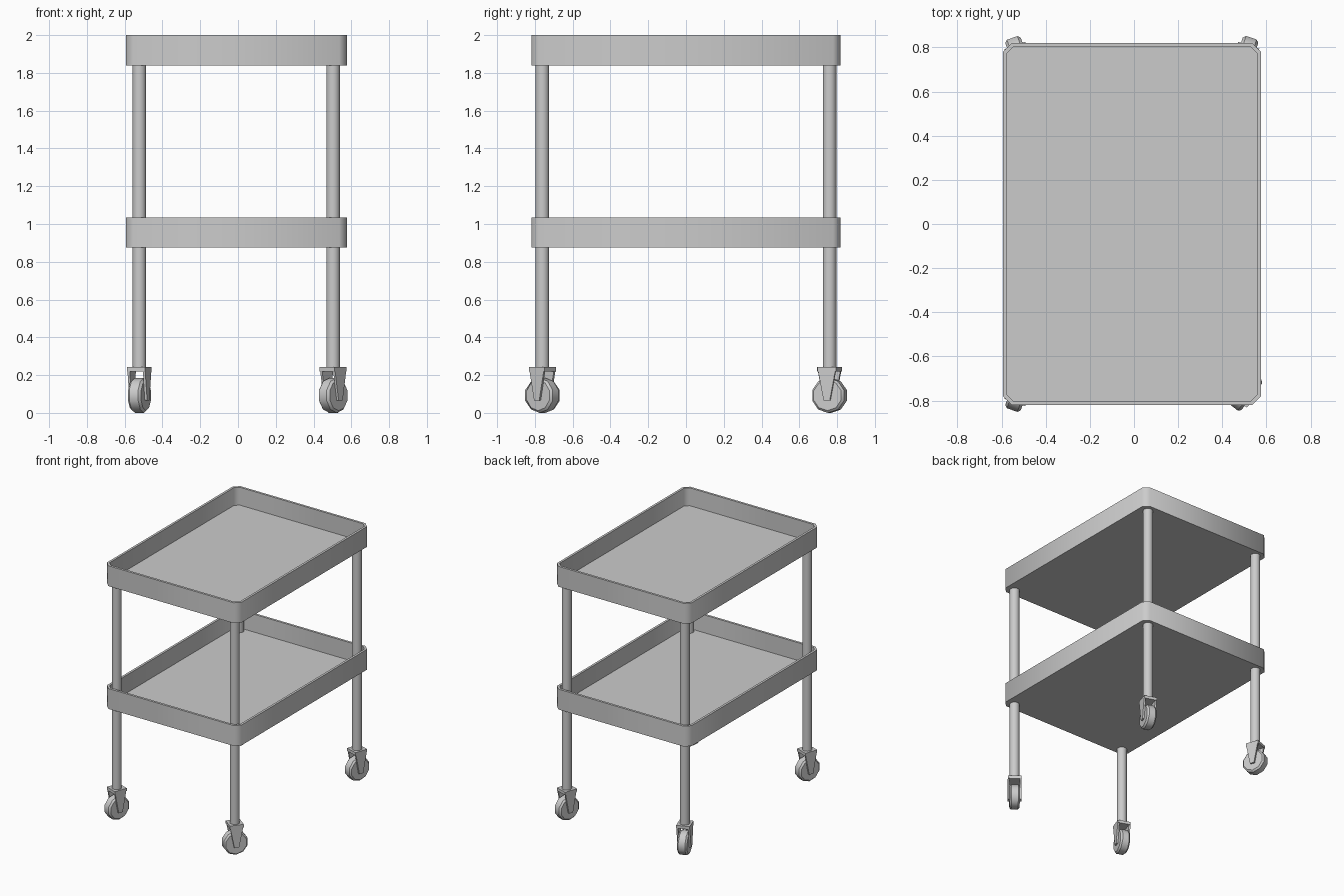
import bpy, bmesh, math
from mathutils import Matrix, Vector

if "Cube" in bpy.data.objects:
    bpy.data.objects.remove(bpy.data.objects["Cube"])

CX = -0.009                      # the trays sit slightly off centre in x
LEG_X, LEG_Y = 0.513, 0.76


def finish(bm, name, smooth=None, matrix=None):
    bmesh.ops.recalc_face_normals(bm, faces=bm.faces)
    me = bpy.data.meshes.new(name)
    bm.to_mesh(me)
    bm.free()
    ob = bpy.data.objects.new(name, me)
    bpy.context.collection.objects.link(ob)
    if matrix:
        ob.matrix_world = matrix
    if smooth:
        bpy.ops.object.select_all(action='DESELECT')
        ob.select_set(True)
        bpy.context.view_layer.objects.active = ob
        bpy.ops.object.shade_smooth_by_angle(angle=math.radians(smooth))
    return ob


def prism(bm, points, offset):
    """Extrude a closed polygon along an offset; returns the moved cap."""
    face = bm.faces.new([bm.verts.new(p) for p in points])
    new = bmesh.ops.extrude_face_region(bm, geom=[face], use_keep_orig=True)["geom"]
    bmesh.ops.translate(bm, vec=offset, verts=[v for v in new if isinstance(v, bmesh.types.BMVert)])
    return next(f for f in new if isinstance(f, bmesh.types.BMFace))


def tray(name, z, hx=0.585, hy=0.819, c=0.04, height=0.16, wall=0.018, floor=0.02):
    bm = bmesh.new()
    pts = [(hx, hy - c), (hx - c, hy), (c - hx, hy), (-hx, hy - c),
           (-hx, c - hy), (c - hx, -hy), (hx - c, -hy), (hx, c - hy)]
    top = prism(bm, [(x, y, 0) for x, y in pts], (0, 0, height))
    bmesh.ops.recalc_face_normals(bm, faces=bm.faces)
    # hollow out the inside
    bmesh.ops.inset_region(bm, faces=[top], thickness=wall, use_even_offset=True)
    well = bmesh.ops.extrude_discrete_faces(bm, faces=[top])["faces"][0]
    bmesh.ops.translate(bm, vec=(0, 0, floor - height), verts=well.verts)
    finish(bm, name, 50, Matrix.Translation((CX, 0, z)))


def leg(name, x, y, z0=0.23, z1=1.85):
    bm = bmesh.new()
    bmesh.ops.create_cone(bm, cap_ends=True, segments=16, radius1=0.036, radius2=0.036,
                          depth=z1 - z0)
    finish(bm, name, 40, Matrix.Translation((x, y, (z0 + z1) / 2)))


def caster(name, x, y, degrees):
    place = Matrix.Translation((x, y, 0)) @ Matrix.Rotation(math.radians(degrees), 4, 'Z')
    # fork: top plate and two tapered arms
    bm = bmesh.new()
    w, d, t = 0.05, 0.052, 0.013
    prism(bm, [(-w, -d, 0.22), (w, -d, 0.22), (w, d, 0.22), (-w, d, 0.22)], (0, 0, 0.023))
    for s in (-1, 1):
        prism(bm, [(s * w, -d, 0.243), (s * w, d, 0.243), (s * w, 0.017, 0.065),
                   (s * w, -0.017, 0.065)], (-s * t, 0, 0))
    finish(bm, name + "_fork", None, place)
    # ten-sided wheel with softened rims, axle along local x
    bm = bmesh.new()
    r = 0.0925
    rings = []
    for px, pr in ((-0.037, r - 0.012), (-0.025, r), (0.025, r), (0.037, r - 0.012)):
        rings.append([bm.verts.new((px, pr * math.sin(a), r - pr * math.cos(a)))
                      for a in (i * math.tau / 10 for i in range(10))])
    for a, b in zip(rings, rings[1:]):
        for i in range(10):
            j = (i + 1) % 10
            bm.faces.new((a[i], a[j], b[j], b[i]))
    bm.faces.new(rings[0])
    bm.faces.new(rings[-1])
    finish(bm, name + "_wheel", 40, place)


tray("lower_tray", 0.875)
tray("upper_tray", 1.84)

# legs with swivelled casters at the four corners
for side, end, sx, sy, angle in (("left", "front", -1, -1, -20), ("right", "front", 1, -1, -38),
                                 ("left", "back", -1, 1, 20), ("right", "back", 1, 1, -18)):
    px, py = CX + sx * LEG_X, sy * LEG_Y
    leg(f"{end}_{side}_leg", px, py)
    caster(f"{end}_{side}_caster", px, py, angle)
